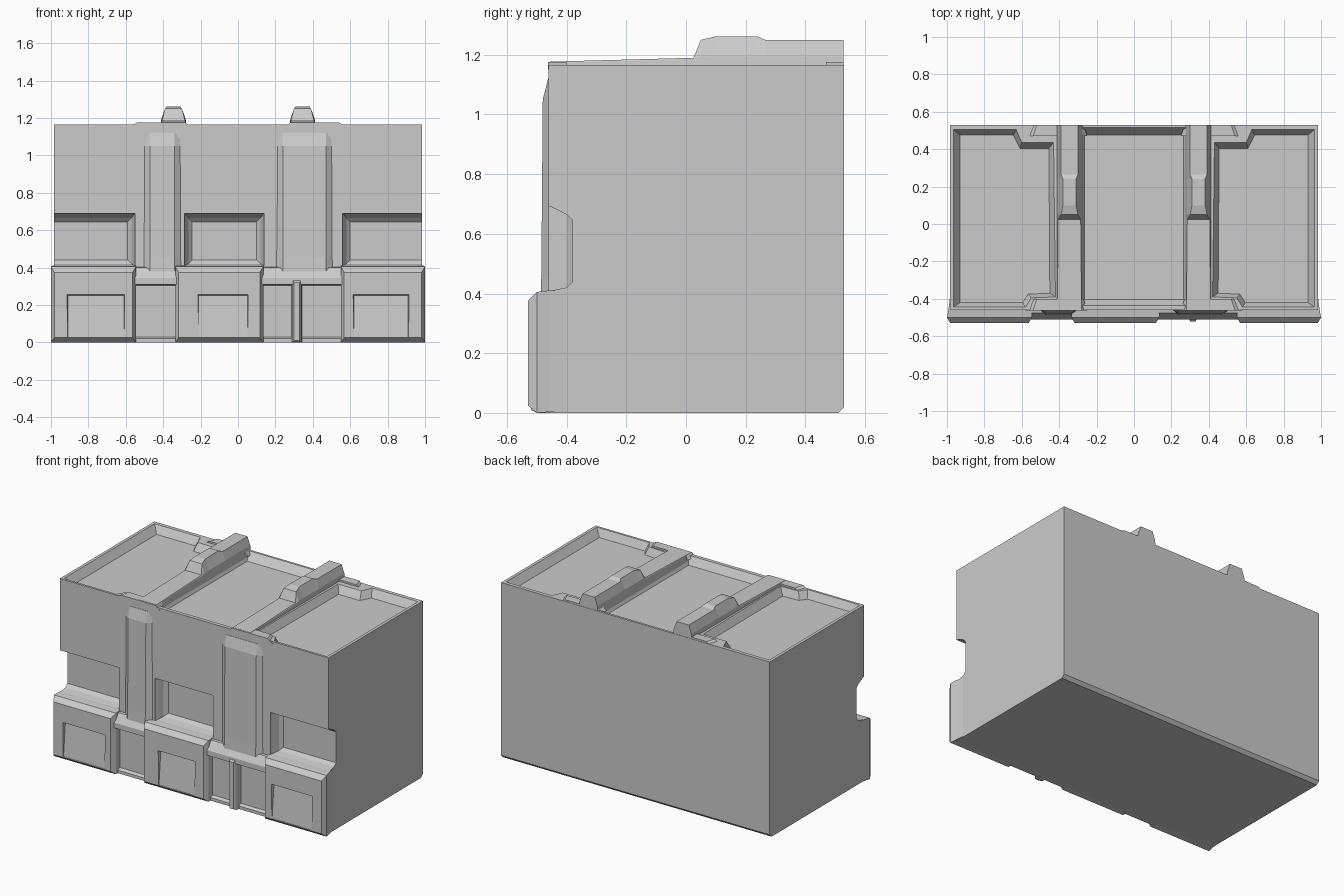
import bpy, bmesh
from mathutils import Vector

if "Cube" in bpy.data.objects:
    bpy.data.objects.remove(bpy.data.objects["Cube"])


def loft(name, rings, bevel=0.0):
    """Closed solid through a list of matching point rings."""
    bm = bmesh.new()
    vs = [[bm.verts.new(p) for p in r] for r in rings]
    n = len(rings[0])
    for a, b in zip(vs, vs[1:]):
        for i in range(n):
            j = (i + 1) % n
            bm.faces.new((a[i], a[j], b[j], b[i]))
    bm.faces.new(vs[0])
    bm.faces.new(vs[-1])
    bmesh.ops.recalc_face_normals(bm, faces=bm.faces)
    if bevel:
        bmesh.ops.bevel(bm, geom=list(bm.edges), offset=bevel, segments=1,
                        affect='EDGES', profile=0.5)
    me = bpy.data.meshes.new(name)
    bm.to_mesh(me)
    bm.free()
    ob = bpy.data.objects.new(name, me)
    bpy.context.collection.objects.link(ob)
    return ob


def rect(y, x0, x1, z0, z1):
    """Upright rectangle facing the front."""
    return [(x0, y, z0), (x1, y, z0), (x1, y, z1), (x0, y, z1)]


def flat(pts, z, s=1):
    return [(s * x, y, z) for x, y in pts]


def cut(target, cutter):
    m = target.modifiers.new("cut_" + cutter.name, 'BOOLEAN')
    m.operation = 'DIFFERENCE'
    m.solver = 'EXACT'
    m.object = cutter
    cutter.hide_render = True
    cutter.hide_viewport = True
    cutter.display_type = 'WIRE'


# Main building block: side profile with a chamfered foot
side = [(-0.46, 0), (0.51, 0), (0.53, 0.02), (0.53, 1.165), (-0.46, 1.165)]
body = loft("main_block", [[(x, y, z) for y, z in side] for x in (-0.985, 0.985)])

# Window recesses, the outer two open to the sides
for name, x0, x1, a, b in (("window_left", -1.1, -0.55, 0, 0.02),
                           ("window_middle", -0.285, 0.14, 0.02, 0.02),
                           ("window_right", 0.56, 1.1, 0.02, 0)):
    cut(body, loft(name, [rect(-0.6, x0, x1, 0.41, 0.69),
                          rect(-0.45, x0, x1, 0.41, 0.69),
                          rect(-0.40, x0 + a, x1 - b, 0.42, 0.665),
                          rect(-0.38, x0 + 2 * a, x1 - 2 * b, 0.44, 0.645)]))

# Sunken roof trays with sloping walls
tray_mid = [(-0.29, -0.435), (0.29, -0.435), (0.29, 0.515), (-0.29, 0.515)]
mid_floor = [(-0.265, -0.405), (0.265, -0.405), (0.265, 0.475), (-0.265, 0.475)]
cut(body, loft("roof_tray_middle", [flat(tray_mid, 1.20), flat(tray_mid, 1.165),
                                    flat(mid_floor, 1.115)]))
tray = [(0.965, -0.445), (0.965, 0.505), (0.63, 0.505), (0.60, 0.435), (0.43, 0.435),
        (0.42, -0.39), (0.55, -0.395), (0.58, -0.445)]
floor = [(0.93, -0.42), (0.93, 0.475), (0.645, 0.475), (0.61, 0.405), (0.455, 0.405),
         (0.45, -0.37), (0.565, -0.375), (0.595, -0.42)]
for s, label in ((-1, "left"), (1, "right")):
    cut(body, loft("roof_tray_" + label, [flat(tray, 1.20, s), flat(tray, 1.165, s),
                                          flat(floor, 1.115, s)]))

    # Roof ribs: low at the front, raised ridge behind
    rings = []
    for y, z, w in ((-0.455, 1.177, 0.065), (0.025, 1.19, 0.06), (0.05, 1.25, 0.045),
                    (0.10, 1.262, 0.035), (0.24, 1.262, 0.035), (0.265, 1.25, 0.045),
                    (0.528, 1.25, 0.045)):
        c = 0.345 * s
        zm = min(z - 0.004, 1.195)
        rings.append([(c - 0.072, y, 1.12), (c - 0.065, y, zm), (c - w, y, z),
                      (c + w, y, z), (c + 0.065, y, zm), (c + 0.072, y, 1.12)])
    loft("roof_rib_" + label, rings)

    # Slight swelling of the parapet at both ends of each rib
    for y0, y1, place in ((-0.462, -0.40, "front"), (0.47, 0.528, "back")):
        top = [(0.28, y0), (0.54, y0), (0.52, y1), (0.28, y1)]
        low = [(0.25, y0), (0.58, y0), (0.55, y1), (0.27, y1)]
        loft(f"parapet_swell_{place}_{label}", [flat(low, 1.15, s), flat(top, 1.176, s)])

# Shallow pilasters between the windows
for name, x0, x1 in (("pilaster_left", -0.50, -0.31), ("pilaster_right", 0.21, 0.50)):
    loft(name, [[(x0 - 0.03, -0.44, z0), (x0 + 0.03, y, z0), (x1 - 0.03, y, z0), (x1 + 0.03, -0.44, z0)]
                for z0, y in ((0.32, -0.49), (0.45, -0.485), (1.05, -0.48), (1.12, -0.462))])

# Projecting base panels with chamfered tops and sunken faces
for name, x0, x1, i0, i1 in (("base_left", -1.0, -0.545, -0.92, -0.60),
                             ("base_middle", -0.335, 0.135, -0.22, 0.06),
                             ("base_right", 0.55, 1.0, 0.61, 0.92)):
    e0 = 0.015 if x0 == -1.0 else 0
    e1 = 0.015 if x1 == 1.0 else 0
    panel = loft(name, [rect(-0.40, x0 + e0, x1 - e1, 0.005, 0.41),
                        rect(-0.46, x0 + e0 / 2, x1 - e1 / 2, 0.003, 0.41),
                        rect(-0.50, x0, x1, 0.0, 0.405),
                        rect(-0.53, x0 + 0.018, x1 - 0.018, 0.025, 0.375)])
    # Face recess leans back towards its top edge
    back = [(i0 + 0.01, -0.528, 0.03), (i1 - 0.01, -0.528, 0.03),
            (i1 - 0.01, -0.508, 0.25), (i0 + 0.01, -0.508, 0.25)]
    cut(panel, loft(name + "_recess", [rect(-0.56, i0, i1, 0.02, 0.265), back]))

# Lintels over the doorways
for name, x0, x1 in (("lintel_left", -0.56, -0.32), ("lintel_right", 0.12, 0.56)):
    loft(name, [rect(-0.42, x0, x1, 0.305, 0.41), rect(-0.475, x0, x1, 0.305, 0.40),
                rect(-0.51, x0, x1, 0.31, 0.345)])

# Post between the paired doorways, and door sills
loft("door_post", [rect(-0.44, 0.285, 0.345, 0.0, 0.34), rect(-0.50, 0.29, 0.34, 0.0, 0.34),
                   rect(-0.52, 0.30, 0.33, 0.01, 0.32)])
for name, x0, x1 in (("sill_left", -0.56, -0.32), ("sill_right", 0.12, 0.56)):
    loft(name, [rect(-0.44, x0, x1, 0.0, 0.04), rect(-0.48, x0, x1, 0.0, 0.02)])
